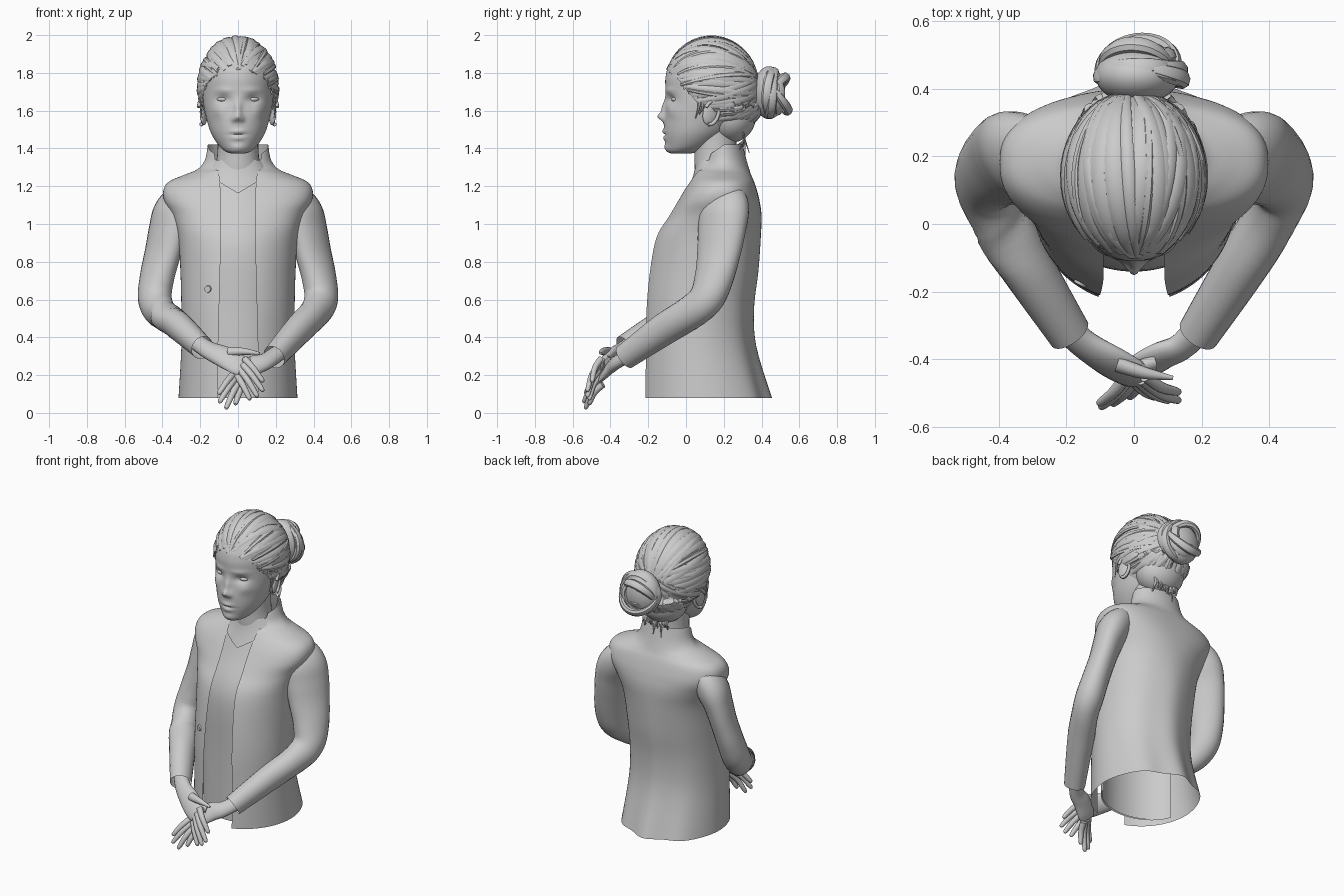
import bpy, bmesh, math, random
from mathutils import Vector, Matrix

random.seed(4)
if "Cube" in bpy.data.objects:
    bpy.data.objects.remove(bpy.data.objects["Cube"])

GREY = (0.6, 0.6, 0.6, 1)
clay = bpy.data.materials.new("clay_grey")
clay.use_nodes = True
clay.diffuse_color = GREY
clay.node_tree.nodes["Principled BSDF"].inputs["Base Color"].default_value = GREY


def finish(name, bm, angle=50):
    mesh = bpy.data.meshes.new(name)
    bm.to_mesh(mesh)
    bm.free()
    obj = bpy.data.objects.new(name, mesh)
    bpy.context.collection.objects.link(obj)
    mesh.materials.append(clay)
    bpy.ops.object.select_all(action='DESELECT')
    obj.select_set(True)
    bpy.context.view_layer.objects.active = obj
    bpy.ops.object.shade_smooth_by_angle(angle=math.radians(angle))


def smooth_path(pts, steps):
    """Catmull-Rom resampling of tuples of any length."""
    pts = [Vector(p) for p in pts]
    out = []
    for i in range(len(pts) - 1):
        a, b, c, d = pts[max(i - 1, 0)], pts[i], pts[i + 1], pts[min(i + 2, len(pts) - 1)]
        for k in range(steps):
            t = k / steps
            out.append(b + (c - a) * (t / 2) + (a * 2 - b * 5 + c * 4 - d) * (t * t / 2)
                       + (b * 3 - a - c * 3 + d) * (t ** 3 / 2))
    return out + [pts[-1]]


def skin(bm, rings, closed=True, caps=False):
    rows = [[bm.verts.new(p) for p in r] for r in rings]
    n = len(rows[0])
    for lo, hi in zip(rows, rows[1:]):
        for i in range(n if closed else n - 1):
            j = (i + 1) % n
            bm.faces.new((lo[i], lo[j], hi[j], hi[i]))
    if caps:
        bm.faces.new(rows[0][::-1])
        bm.faces.new(rows[-1])


def tube(bm, pts, normal, steps=4, sides=12, caps=True):
    """Points are (x, y, z, half width, half thickness); normal is a vector or a function."""
    path = smooth_path(pts, steps)
    pos = [Vector(p[:3]) for p in path]
    rings = []
    for i, p in enumerate(path):
        tan = (pos[min(i + 1, len(pos) - 1)] - pos[max(i - 1, 0)]).normalized()
        ref = normal(pos[i]) if callable(normal) else Vector(normal)
        side = tan.cross(ref).normalized()
        up = side.cross(tan)
        rings.append([pos[i] + side * (p[3] * math.cos(a)) + up * (p[4] * math.sin(a))
                      for a in (math.tau * k / sides for k in range(sides))])
    skin(bm, rings, True, caps)


def arc(z, w, front, back, start, end, n, power=1):
    """Part of a superellipse seen from above; a power below 1 squares it."""
    cy, ry = (front + back) / 2, (back - front) / 2
    bend = lambda v: math.copysign(abs(v) ** power, v)
    return [Vector((w * bend(math.sin(a)), cy - ry * bend(math.cos(a)), z))
            for a in (start + (end - start) * k / n for k in range(n + 1))]


# Jacket: open-fronted shell; (z, half width, front y, back y, half gap, power)
bm = bmesh.new()
rings = []
for z, w, f, b, gap, power in smooth_path([
        (0.08, .315, -.235, .44, .105, 1), (0.35, .30, -.23, .365, .105, 1), (0.55, .30, -.225, .355, .10, 1),
        (0.75, .305, -.205, .38, .095, 1), (0.93, .318, -.165, .395, .09, .95), (1.04, .35, -.095, .40, .09, .88),
        (1.12, .39, -.045, .39, .09, .82), (1.18, .395, -.01, .375, .093, .82), (1.225, .365, .02, .36, .097, .85),
        (1.26, .285, .04, .345, .10, .95), (1.29, .215, .055, .335, .105, 1), (1.34, .175, .075, .32, .115, 1),
        (1.42, .16, .095, .30, .125, 1)], 5):
    g = math.asin(min(gap / w, .99) ** (1 / power))
    ring = arc(z, w, f, b, g, math.tau - g, 80, power)
    for p in ring:
        # soft folds fanning down the back, and a collar dipping towards the throat
        p.y += .014 * max(0, (p.y - .15) / .25) * math.cos(p.x * 26) * max(0, 1 - z)
        p.z -= max(0, .2 - p.y) * 5 * max(0, z - 1.28)
    rings.append(ring)
skin(bm, rings, False)
finish("jacket", bm)

# Shirt and chest behind the jacket opening
CHEST = [(0.08, .27, -.135, .30), (0.5, .27, -.135, .30), (0.8, .27, -.14, .30), (0.95, .27, -.115, .32),
         (1.1, .27, -.04, .33), (1.2, .24, .005, .32), (1.27, .18, .03, .30), (1.34, .13, .045, .28)]
for name, inset in (("chest", .012), ("shirt", 0)):
    bm = bmesh.new()
    skin(bm, [arc(z, w, f + inset, b, -1.3, 1.3, 32) for z, w, f, b in smooth_path(CHEST, 4)], False)
    if name == "shirt":  # V neckline
        for s in (-1, 1):
            bmesh.ops.bisect_plane(bm, geom=bm.verts[:] + bm.edges[:] + bm.faces[:],
                                   plane_co=(0, 0, 1.165), plane_no=(s * .6, 0, -1))
        high = [f for f in bm.faces if f.calc_center_median().z
                > 1.165 + .6 * abs(f.calc_center_median().x)]
        bmesh.ops.delete(bm, geom=high, context='FACES')
    finish(name, bm)

# Jacket button
bm = bmesh.new()
bmesh.ops.create_cone(bm, cap_ends=True, segments=20, radius1=.02, radius2=.018, depth=.009,
                      matrix=Matrix.Translation((-.16, -.176, .655))
                      @ Matrix.Rotation(-.5, 4, 'Z') @ Matrix.Rotation(math.pi / 2, 4, 'X'))
finish("button", bm, 30)

# Sleeves
for s, name, cuff in ((1, "left", 0), (-1, "right", .05)):
    bm = bmesh.new()
    arm = [(.22, .20, 1.14, .06, .09), (.285, .20, 1.115, .09, .13), (.335, .20, 1.055, .10, .145),
           (.368, .19, .965, .088, .14), (.397, .175, .85, .081, .128), (.428, .15, .72, .082, .112),
           (.44, .11, .61, .085, .098), (.41, .03, .535, .08, .09), (.32, -.12, .44 + cuff / 2, .076, .085),
           (.19, -.325, .295 + cuff, .062, .068)]
    tube(bm, [(s * p[0],) + p[1:] for p in arm], (s * .45, .9, .35), 6, 24, False)
    finish(name + "_sleeve", bm)

# Hands: wrist and palm, four fingers and thumb
OUT = (0, -.85, .5)
HANDS = {
    "right": ([(-.24, -.26, .39, .045, .038), (-.16, -.345, .335, .05, .035), (-.07, -.405, .295, .064, .032),
               (0, -.445, .255, .062, .024), (.03, -.46, .235, .05, .014)],
              [((.035, -.45, .285), (.135, -.50, .165)), ((.025, -.46, .255), (.135, -.525, .115)),
               ((.01, -.46, .23), (.105, -.525, .085)), ((-.01, -.45, .205), (.065, -.515, .07))],
              ((-.05, -.415, .325), (.03, -.44, .325), (.115, -.455, .315))),
    "left": ([(.24, -.25, .335, .045, .038), (.15, -.355, .275, .048, .033), (.08, -.39, .25, .058, .03),
              (.02, -.425, .212, .058, .022), (-.01, -.445, .19, .048, .014)],
             [((-.02, -.445, .21), (-.105, -.535, .10)), ((-.012, -.45, .185), (-.10, -.545, .055)),
              ((.005, -.45, .165), (-.065, -.535, .022)), ((.025, -.44, .15), (-.015, -.515, .045))],
             ((.06, -.41, .27), (0, -.425, .285), (-.06, -.42, .29)))}
for name, (palm, fingers, thumb) in HANDS.items():
    bm = bmesh.new()
    tube(bm, palm, OUT, 5, 16)
    for a, b in fingers:
        a, b = Vector(a), Vector(b)
        mid = a.lerp(b, .45) + Vector((0, -.01, .006))
        tube(bm, [(*a, .019, .018), (*mid, .017, .016), (*a.lerp(b, .92), .013, .012), (*b, .004, .004)], OUT)
    a, m, b = thumb
    tube(bm, [(*a, .026, .022), (*m, .019, .018), (*b, .006, .006)], OUT)
    finish(name + "_hand", bm)

# Neck
bm = bmesh.new()
tube(bm, [(0, .17, 1.22, .15, .12), (0, .16, 1.32, .118, .115), (0, .155, 1.4, .108, .112),
          (0, .15, 1.55, .11, .12)], (0, -1, 0), 5, 32)
finish("neck", bm)

# Head: lofted skull with soft bumps for the features
FEATURES = [  # x, z, push forward, spread x, spread z
    (0, 1.568, .028, .024, .020), (0, 1.61, .020, .019, .045), (.022, 1.553, .010, .014, .014),
    (.078, 1.66, -.020, .036, .022), (.075, 1.708, .006, .05, .014), (0, 1.490, .010, .035, .011),
    (0, 1.453, .009, .030, .012), (0, 1.473, -.007, .045, .005), (0, 1.405, .010, .04, .022),
    (.11, 1.60, .012, .035, .035)]
bm = bmesh.new()
rings = []
for z, w, f, b in smooth_path([
        (1.372, .03, -.075, .02), (1.385, .068, -.098, .07), (1.42, .105, -.106, .14), (1.48, .142, -.115, .22),
        (1.55, .165, -.116, .28), (1.63, .182, -.108, .32), (1.70, .188, -.108, .34), (1.78, .188, -.108, .34),
        (1.85, .17, -.080, .32), (1.92, .11, .02, .25)], 9):
    ring = arc(z, w, f, b, 0, math.tau, 128)[:-1]
    for p in ring:
        if p.y < .04:
            for fx, fz, push, sx, sz in FEATURES:
                for x in {fx, -fx}:
                    p.y -= push * math.exp(-((p.x - x) / sx) ** 2 - ((z - fz) / sz) ** 2)
    rings.append(ring)
skin(bm, rings, True, True)
finish("head", bm, 70)

# Eyes and ears
for s, name in ((1, "left"), (-1, "right")):
    bm = bmesh.new()
    bmesh.ops.create_uvsphere(bm, u_segments=24, v_segments=14, radius=1,
                              matrix=Matrix.Translation((s * .078, -.05, 1.66))
                              @ Matrix.Diagonal((.034, .028, .015, 1)))
    finish(name + "_eye", bm)
    bm = bmesh.new()
    tilt = Matrix.Translation((s * .182, .13, 1.59)) @ Matrix.Rotation(-.25, 4, 'X') @ Matrix.Rotation(s * .35, 4, 'Z')
    bmesh.ops.create_uvsphere(bm, u_segments=20, v_segments=12, radius=1,
                              matrix=tilt @ Matrix.Diagonal((.016, .042, .068, 1)))
    rim = [(s * .014, .04 * math.cos(a), .064 * math.sin(a), .010, .010)
           for a in (-1.6 + 4.4 * k / 9 for k in range(10))]
    tube(bm, [(*(tilt @ Vector(p[:3])), *p[3:]) for p in rim], (s, 0, 0), 2, 8)
    finish(name + "_ear", bm)

# Hair cap, trimmed along a sloping hairline, with a fuller nape
CENTRE, SIZE = Vector((0, .133, 1.72)), Vector((.207, .25, .266))


def on_cap(d, lift=1.0):
    return CENTRE + Vector([c * r * lift for c, r in zip(d.normalized(), SIZE)])


bm = bmesh.new()
bmesh.ops.create_uvsphere(bm, u_segments=64, v_segments=40, radius=1,
                          matrix=Matrix.Translation(CENTRE) @ Matrix.Diagonal((*SIZE, 1)))
bmesh.ops.bisect_plane(bm, geom=bm.verts[:] + bm.edges[:] + bm.faces[:], plane_co=(0, 0, 1.715),
                       plane_no=(0, 1.25, 1), clear_inner=True)
bmesh.ops.create_uvsphere(bm, u_segments=32, v_segments=20, radius=1,
                          matrix=Matrix.Translation((0, .235, 1.57)) @ Matrix.Diagonal((.155, .135, .14, 1)))
finish("hair_cap", bm)

# Combed locks running from the hairline back to the bun
HAIRLINE = smooth_path([(0, -.92, .42), (.35, -.86, .38), (.72, -.68, .18), (.90, -.42, -.08),
                        (.92, -.15, -.36), (.82, .18, -.58), (.5, .48, -.78), (.15, .6, -.8)], 4)
bm = bmesh.new()
for layer in range(2):
    for s in (-1, 1):
        for start in HAIRLINE:
            d0 = (Vector((s * start.x, start.y, start.z))
                  + Vector([random.uniform(-.07, .07) for _ in range(3)])).normalized()
            d1 = Vector((s * .12 + random.uniform(-.1, .1), 1, random.uniform(-.15, .25))).normalized()
            wide, lift = random.uniform(.013, .026), random.uniform(1.0, 1.03)
            pts = []
            for k in range(9):
                t = k / 8
                p = on_cap(d0.slerp(d1, t), lift - .02 * (1 - t) ** 4)
                if p.z < 1.62 and p.y > .2:
                    p.y += .04
                grow = .25 + .9 * math.sin(math.pi * (.1 + .8 * t))
                pts.append((*p, wide * grow, .008 * grow))
            tube(bm, pts, lambda p: (p - CENTRE).normalized(), 2, 6)
finish("hair_locks", bm, 40)

# Bun: core wrapped in twisted locks
BUN = Vector((.01, .44, 1.695))
bm = bmesh.new()
bmesh.ops.create_uvsphere(bm, u_segments=28, v_segments=18, radius=1,
                          matrix=Matrix.Translation(BUN) @ Matrix.Diagonal((.125, .085, .14, 1)))
for k in range(20):
    turn = Matrix.Rotation(math.tau * k / 20, 3, 'Y') @ Matrix.Rotation(random.uniform(-.45, .45), 3, 'X')
    reach, rise = random.uniform(.06, .122), random.uniform(.01, .06)
    pts = []
    for j in range(9):
        a = 3.4 * j / 8
        p = turn @ Vector((reach * math.cos(a), rise * math.sin(a * .8), 1.1 * reach * math.sin(a)))
        grow = .3 + math.sin(math.pi * (.08 + .84 * j / 8))
        pts.append((*(BUN + p), .021 * grow, .016 * grow))
    tube(bm, pts, lambda p: (p - BUN + Vector((0, .02, 0))).normalized(), 3, 8)
finish("hair_bun", bm, 40)

# Loose wisps at the nape and in front of the ears
bm = bmesh.new()
for k in range(14):
    x = random.uniform(-.10, .10)
    tip = Vector((x * 1.15, random.uniform(.25, .35), random.uniform(1.35, 1.42)))
    tube(bm, [(x, .29, 1.50, .012, .006), (x * 1.1, .31, 1.45, .010, .005), (*tip, .002, .002)], (0, 1, .2), 3, 6)
for s in (-1, 1):
    for k in range(4):
        y = .06 + .02 * k
        tube(bm, [(s * .185, y, 1.70, .01, .005), (s * .197, y + .01, 1.63, .008, .005),
                  (s * .19, y - .01, 1.56 + .02 * k, .002, .002)], (s, 0, 0), 3, 6)
finish("hair_wisps", bm, 40)
